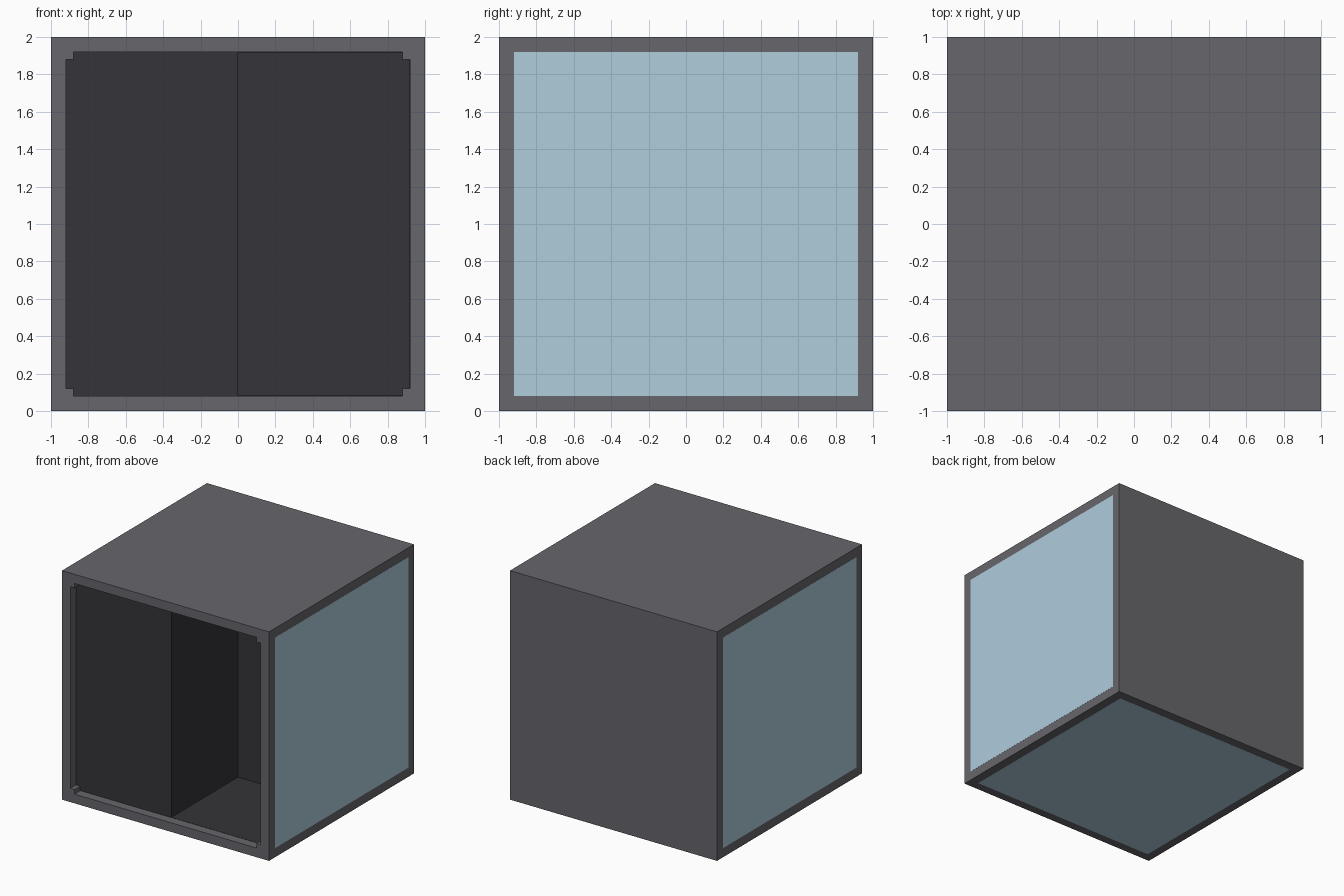
import bpy, bmesh
from mathutils import Matrix, Vector

if "Cube" in bpy.data.objects:
    bpy.data.objects.remove(bpy.data.objects["Cube"])


def material(name, rgb):
    m = bpy.data.materials.new(name)
    m.diffuse_color = (*rgb, 1)
    m.use_nodes = True
    m.node_tree.nodes["Principled BSDF"].inputs["Base Color"].default_value = m.diffuse_color
    return m


FRAME = material("frame_grey", (0.135, 0.135, 0.15))
DARK = material("liner_dark", (0.035, 0.034, 0.04))
BLUE = material("pale_blue", (0.43, 0.61, 0.72))


def finish(bm, name, mat):
    bmesh.ops.recalc_face_normals(bm, faces=bm.faces)
    me = bpy.data.meshes.new(name)
    bm.to_mesh(me)
    bm.free()
    ob = bpy.data.objects.new(name, me)
    bpy.context.collection.objects.link(ob)
    me.materials.append(mat)
    return ob


def box(name, lo, hi, mat):
    lo, hi = Vector(lo), Vector(hi)
    bm = bmesh.new()
    bmesh.ops.create_cube(bm, size=1, matrix=Matrix.Translation((lo + hi) / 2) @ Matrix.Diagonal((*(hi - lo), 1)))
    return finish(bm, name, mat)


def prism(name, pts, vec, mat):
    bm = bmesh.new()
    face = bm.faces.new([bm.verts.new(p) for p in pts])
    ext = bmesh.ops.extrude_face_region(bm, geom=[face], use_keep_orig=True)
    bmesh.ops.translate(bm, vec=vec, verts=[v for v in ext["geom"] if isinstance(v, bmesh.types.BMVert)])
    return finish(bm, name, mat)


def cut(ob, cutter):
    mod = ob.modifiers.new("cut", "BOOLEAN")
    mod.operation, mod.solver, mod.object = "DIFFERENCE", "EXACT", cutter
    cutter.hide_render = True
    cutter.hide_set(True)


I, N = 0.92, 0.88   # inner opening half size, notch half size

# outer casing with hollow and notched front opening
casing = box("casing", (-1, -1, 0), (1, 1, 2), FRAME)
cut(casing, box("cavity_cutter", (-I, -I, 1 - I), (I, I, 1 + I), FRAME))
outline = [(I, N), (N, N), (N, I), (-N, I), (-N, N), (-I, N),
           (-I, -N), (-N, -N), (-N, -I), (N, -I), (N, -N), (I, -N)]
cut(casing, prism("opening_cutter", [(x, -1.1, 1 + z) for x, z in outline], (0, 0.25, 0), FRAME))

# inner L-shaped block, leaving the front right quarter empty
e = 0.002
L = [(-I, -I), (0, -I), (0, 0), (I, 0), (I, I), (-I, I)]
prism("inner_block", [(x, y, 1 - I) for x, y in L], (0, 0, 2 * I), DARK)

# dark lining of the empty quarter
box("recess_floor", (0, -I, 1 - I), (I, 0, 1 - I + e), DARK)
box("recess_ceiling", (0, -I, 1 + I - e), (I, 0, 1 + I), DARK)
box("recess_side", (I - e, -I, 1 - I), (I, 0, 1 + I), DARK)


# pale panels set flush in the sides and base
for name, s in (("left_panel", -1), ("right_panel", 1)):
    xs = sorted((s * 0.99, s * 1.001))
    box(name, (xs[0], -I, 1 - I), (xs[1], I, 1 + I), BLUE)
box("base_panel", (-I, -I, -0.001), (I, I, 0.01), BLUE)
